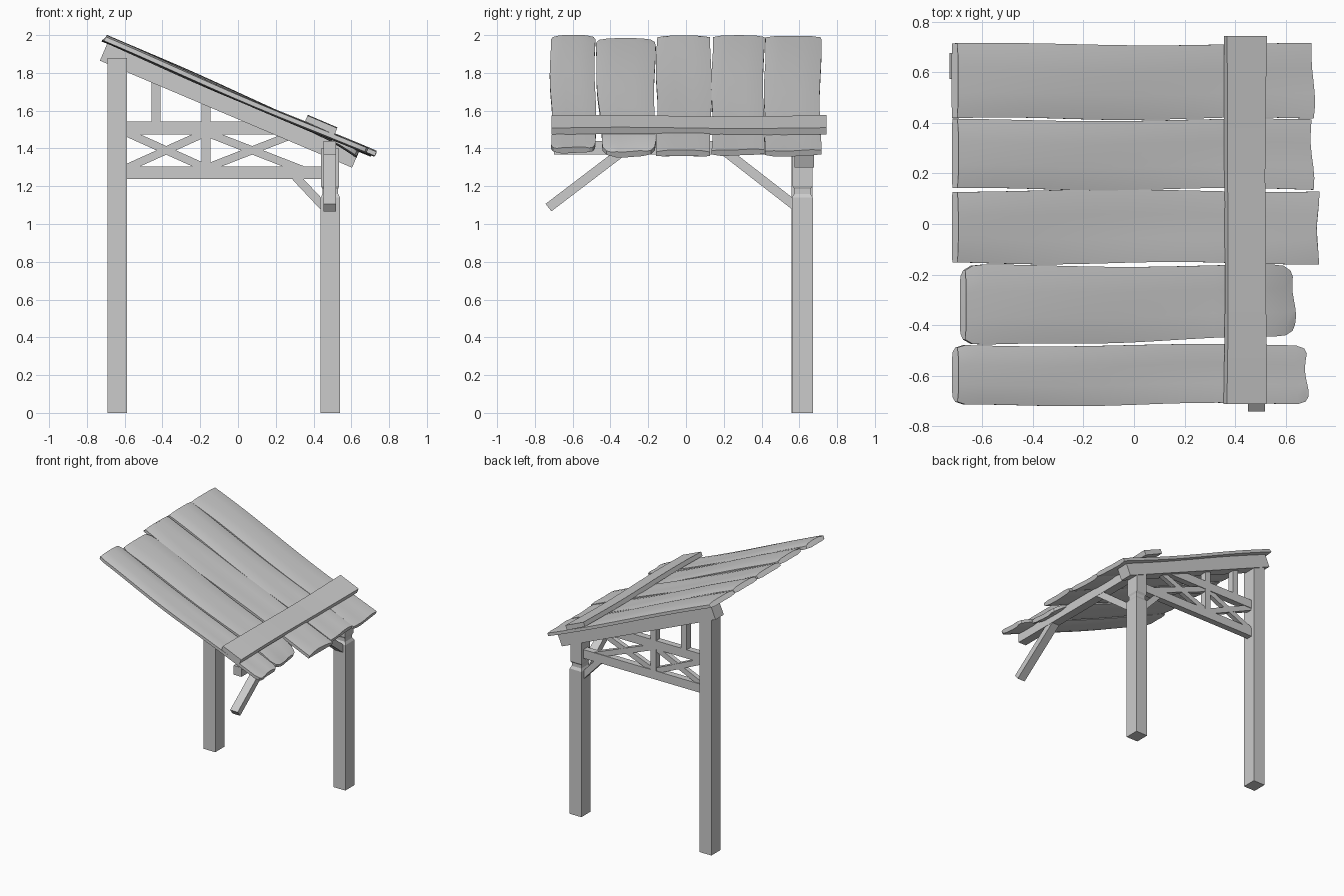
import bpy, bmesh, math, random
from mathutils import Vector, Matrix

if "Cube" in bpy.data.objects:
    bpy.data.objects.remove(bpy.data.objects["Cube"])

random.seed(4)
PITCH = math.radians(23)
C, S = math.cos(PITCH), math.sin(PITCH)
Z0 = 1.698                      # height of roof surface at x = 0


def roof(s, y, t):
    """Roof coordinates: s down the slope, t along the roof normal."""
    return Vector((s * C + t * S, y, Z0 - s * S + t * C))


def finish(bm, name, smooth=False):
    bmesh.ops.recalc_face_normals(bm, faces=bm.faces)
    me = bpy.data.meshes.new(name)
    bm.to_mesh(me)
    bm.free()
    ob = bpy.data.objects.new(name, me)
    bpy.context.collection.objects.link(ob)
    if smooth:
        bpy.context.view_layer.objects.active = ob
        ob.select_set(True)
        bpy.ops.object.shade_smooth_by_angle(angle=math.radians(25))
        ob.select_set(False)
    return ob


def loft(name, rings, smooth=False):
    """Skin a list of equal-length point rings and cap both ends."""
    bm = bmesh.new()
    vs = [[bm.verts.new(p) for p in r] for r in rings]
    n = len(vs[0])
    for a, b in zip(vs, vs[1:]):
        for i in range(n):
            j = (i + 1) % n
            bm.faces.new((a[i], a[j], b[j], b[i]))
    bm.faces.new(vs[0])
    bm.faces.new(vs[-1])
    return finish(bm, name, smooth)


def rect(x0, x1, y0, y1, z):
    return [Vector(p) for p in ((x0, y0, z), (x1, y0, z), (x1, y1, z), (x0, y1, z))]


def box(name, x0, x1, y0, y1, z0, z1):
    return loft(name, [rect(x0, x1, y0, y1, z0), rect(x0, x1, y0, y1, z1)])


def bar(name, p0, p1, width, side, depth):
    """Square-cut timber between two points; side = axis of its depth."""
    p0, p1, side = Vector(p0), Vector(p1), Vector(side)
    w = (p1 - p0).cross(side).normalized() * width / 2
    d = side * depth / 2
    return loft(name, [[p + w + d, p + w - d, p - w - d, p - w + d] for p in (p0, p1)])


def board(name, y0, y1, x0, x1, thick=0.035, rounded=0.0, droop=0.0, skew=0.0):
    """Weathered roof plank with wavy edges, sagging faces and worn ends."""
    s0, s1 = x0 / C + 0.015, x1 / C
    n, m = 18, 6
    ph = random.uniform(0, 6)
    rings = []
    for k in range(n + 1):
        f = k / n
        # cluster stations at the ends so corners can be rounded
        f = 0.5 - 0.5 * math.cos(math.pi * f)
        s = s0 + (s1 - s0) * f
        wob = 0.005 * math.sin(9 * f + ph)
        end = min(s - s0, s1 - s)
        r = rounded
        inset = r - math.sqrt(max(0, r * r - (r - end) ** 2)) if r and end < r else 0
        inset *= 0.6
        a = y0 + inset + wob + skew * f
        b = y1 - inset + 0.005 * math.sin(7 * f + ph * 2)
        dz = 0.005 * math.sin(6 * f + ph) - droop * max(0, (f - 0.8) / 0.2) ** 2 - 0.003
        top, bot = [], []
        for i in range(m + 1):
            g = i / m
            y = a + (b - a) * g
            edge = 0.006 if i in (0, m) else 0
            bow = 0.006 * math.sin(math.pi * g) * math.sin(4 * f + ph)
            es = 0.008 * math.sin(5 * g + ph) * (1 if f > 0.9 else 0)
            top.append(roof(s + es + (0.018 if k == 0 else 0), y, dz + bow - edge))
            bot.append(roof(s + es, y, dz + bow * 0.5 - thick + edge))
        rings.append(top + bot[::-1])
    return loft(name, rings, True)


# Posts: plain tall rear post, short post with notched neck and head block
box("tall_post", -0.69, -0.588, 0.558, 0.67, 0, 1.88)
loft("short_post", [rect(0.438, 0.54, 0.56, 0.672, 0),
                    rect(0.438, 0.54, 0.56, 0.672, 1.14),
                    rect(0.447, 0.53, 0.573, 0.66, 1.16),
                    rect(0.447, 0.53, 0.573, 0.66, 1.185),
                    rect(0.44, 0.535, 0.565, 0.67, 1.2),
                    rect(0.44, 0.535, 0.565, 0.67, 1.40)])

# Sloping rafter on the posts
loft("rafter", [[roof(s, 0.575, -0.03), roof(s, 0.677, -0.03),
                 roof(s, 0.677, -0.132), roof(s, 0.575, -0.132)] for s in (-0.738, 0.712)])

# Side truss: rails, uprights, crossed braces and knee brace
YA, YB, YM = 0.595, 0.645, 0.62
box("lower_rail", -0.6, 0.46, YA, YB, 1.237, 1.305)
box("upper_rail", -0.6, 0.2, YA, YB, 1.475, 1.543)
box("outer_upright", -0.458, -0.41, YA, YB, 1.53, 1.76)
box("middle_upright", -0.192, -0.145, YA, YB, 1.29, 1.66)
for i, (xa, xb) in enumerate(((-0.61, -0.15), (-0.19, 0.34))):
    for j, (za, zb) in enumerate(((1.287, 1.493), (1.493, 1.287))):
        bar(f"cross_brace_{i}_{j}", (xa, YM, za), (xb, YM, zb), 0.042, (0, 1, 0), 0.036 + 0.004 * j)
bar("side_knee_brace", (0.305, YM, 1.25), (0.465, YM, 1.08), 0.045, (0, 1, 0), 0.045)

# Eaves beam along the low edge with its two knee braces
box("eaves_beam", 0.452, 0.52, -0.7, 0.64, 1.368, 1.44)
for name, ya, yb in (("front_knee_brace", -0.728, -0.33), ("rear_knee_brace", 0.59, 0.20)):
    bar(name, (0.485, ya, 1.087), (0.485, yb, 1.39), 0.05, (1, 0, 0), 0.066)

# Roof planks
board("roof_plank_1", -0.72, -0.48, -0.722, 0.685, rounded=0.05, skew=0.01)
board("roof_plank_2", -0.485, -0.165, -0.69, 0.65, rounded=0.08, droop=0.035, skew=0.04)
board("roof_plank_3", -0.155, 0.132, -0.722, 0.73)
board("roof_plank_4", 0.138, 0.412, -0.722, 0.708)
board("roof_plank_5", 0.417, 0.712, -0.722, 0.712)

# Batten lying across the planks near the eaves
rings = []
for k in range(9):
    f = k / 8
    y = -0.712 + 1.457 * f
    pinch = 0.005 * math.sin(math.pi * f)
    lift = 0.004 * math.sin(7 * f)
    sa, sb = 0.387 + pinch, 0.558 - pinch
    rings.append([roof(sa, y, -0.004 + lift), roof(sa, y, 0.03 + lift),
                  roof(sb, y, 0.03 + lift), roof(sb, y, -0.008 + lift)])
loft("roof_batten", rings)
